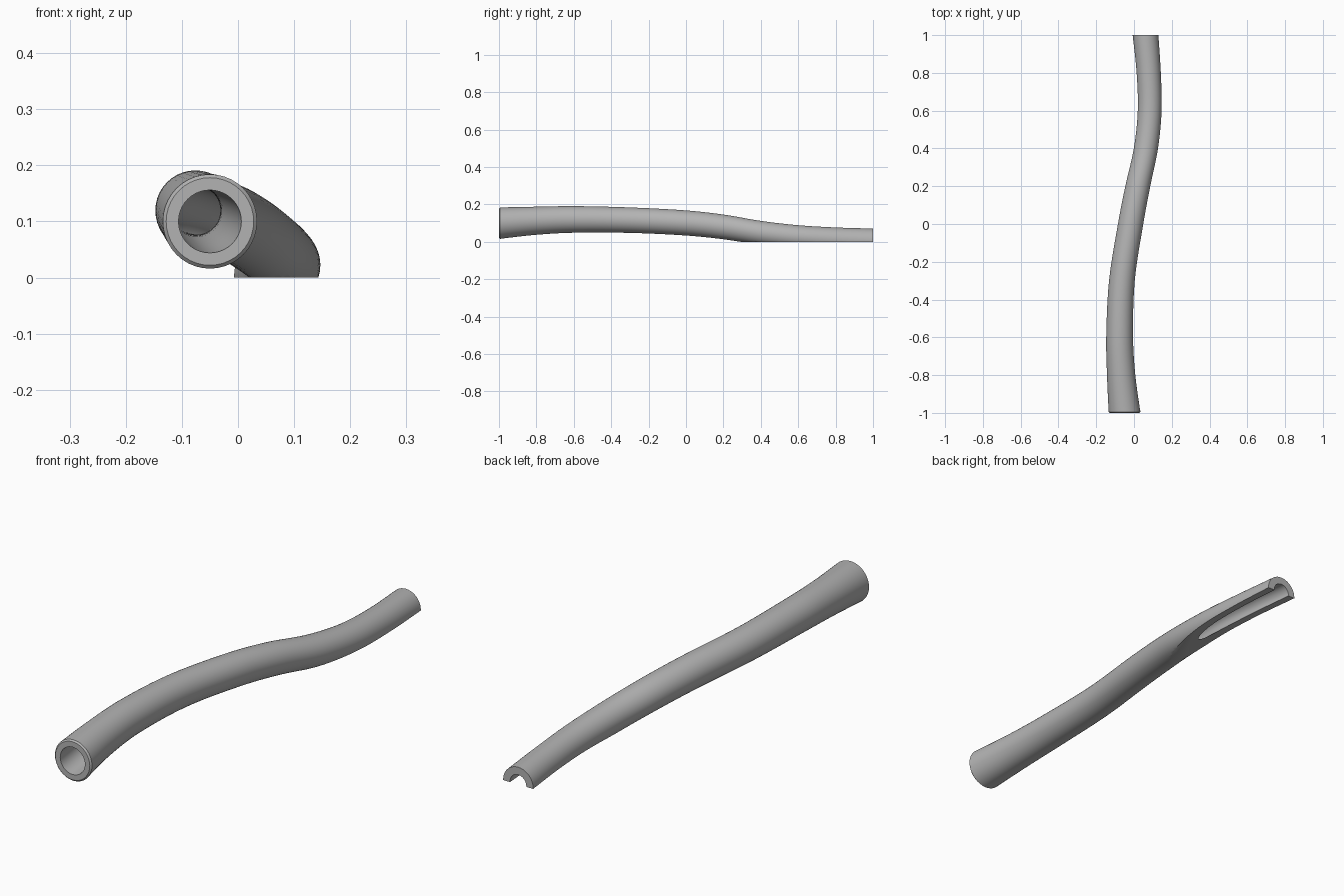
import bpy, bmesh, math
from mathutils import Vector

cube = bpy.data.objects.get("Cube")
if cube:
    bpy.data.objects.remove(cube, do_unlink=True)

grey = bpy.data.materials.new("warm_grey")
grey.use_nodes = True
colour = (0.45, 0.45, 0.45, 1)
grey.diffuse_color = colour
grey.node_tree.nodes["Principled BSDF"].inputs["Base Color"].default_value = colour

# Centreline stations: y, x, z, outer radius, bore radius
STATIONS = [
    (-1.0, -0.05, 0.10, 0.084, 0.056),
    (-0.8, -0.068, 0.113, 0.075, 0.050),
    (-0.6, -0.076, 0.12, 0.071, 0.045),
    (-0.3, -0.064, 0.116, 0.068, 0.041),
    (0.0, -0.018, 0.101, 0.067, 0.038),
    (0.2, 0.020, 0.080, 0.066, 0.037),
    (0.4, 0.063, 0.048, 0.064, 0.036),
    (0.6, 0.083, 0.026, 0.063, 0.036),
    (0.8, 0.078, 0.013, 0.064, 0.036),
    (1.0, 0.061, 0.003, 0.068, 0.037),
]
SIDES, STEPS = 40, 6


def smooth_path(points, steps):
    """Smooth interpolation through the stations."""
    pts = [Vector(p) for p in points]
    pts = [2 * pts[0] - pts[1]] + pts + [2 * pts[-1] - pts[-2]]
    path = []
    for a, b, c, d in zip(pts, pts[1:], pts[2:], pts[3:]):
        h = c[0] - b[0]
        m0 = (c - a) * (h / (c[0] - a[0]))
        m1 = (d - b) * (h / (d[0] - b[0]))
        for i in range(steps):
            t = i / steps
            path.append(b * (2*t**3 - 3*t**2 + 1) + m0 * (t**3 - 2*t**2 + t)
                        + c * (3*t**2 - 2*t**3) + m1 * (t**3 - t**2))
    return path + [pts[-2]]


# Hollow tube: walk out along the outside and back through the bore
path = smooth_path(STATIONS, STEPS)
bm = bmesh.new()


def ring(y, x, z, r):
    return [bm.verts.new((x + r * math.cos(k * math.tau / SIDES), y,
                          z + r * math.sin(k * math.tau / SIDES)))
            for k in range(SIDES)]


first = path[0]
rings = [ring(first[0], first[1], first[2], first[3] - 0.006)]   # softened lip
rings += [ring(p[0] + (0.006 if p is first else 0), p[1], p[2], p[3]) for p in path]
rings += [ring(p[0], p[1], p[2], p[4]) for p in reversed(path)]
for a, b in zip(rings, rings[1:] + rings[:1]):
    for k in range(SIDES):
        n = (k + 1) % SIDES
        bm.faces.new((a[k], a[n], b[n], b[k]))
bmesh.ops.recalc_face_normals(bm, faces=bm.faces)
mesh = bpy.data.meshes.new("tube")
bm.to_mesh(mesh)
bm.free()
mesh.materials.append(grey)
tube = bpy.data.objects.new("tube", mesh)
bpy.context.collection.objects.link(tube)

# Flat underside, opening the bore into a channel at the back
bpy.ops.mesh.primitive_cube_add(size=1, location=(0, 0, -0.5))
cutter = bpy.context.object
cutter.name = "ground_cutter"
cutter.scale = (2, 4, 1)
cutter.hide_render = True
cutter.data.materials.append(grey)
bpy.context.view_layer.update()
cut = tube.modifiers.new("flat_underside", 'BOOLEAN')
cut.operation = 'DIFFERENCE'
cut.solver = 'EXACT'
cut.object = cutter
bpy.ops.object.select_all(action='DESELECT')
tube.select_set(True)
bpy.context.view_layer.objects.active = tube
bpy.ops.object.modifier_apply(modifier=cut.name)
bpy.data.objects.remove(cutter, do_unlink=True)
bpy.ops.object.shade_smooth_by_angle(angle=math.radians(35))
